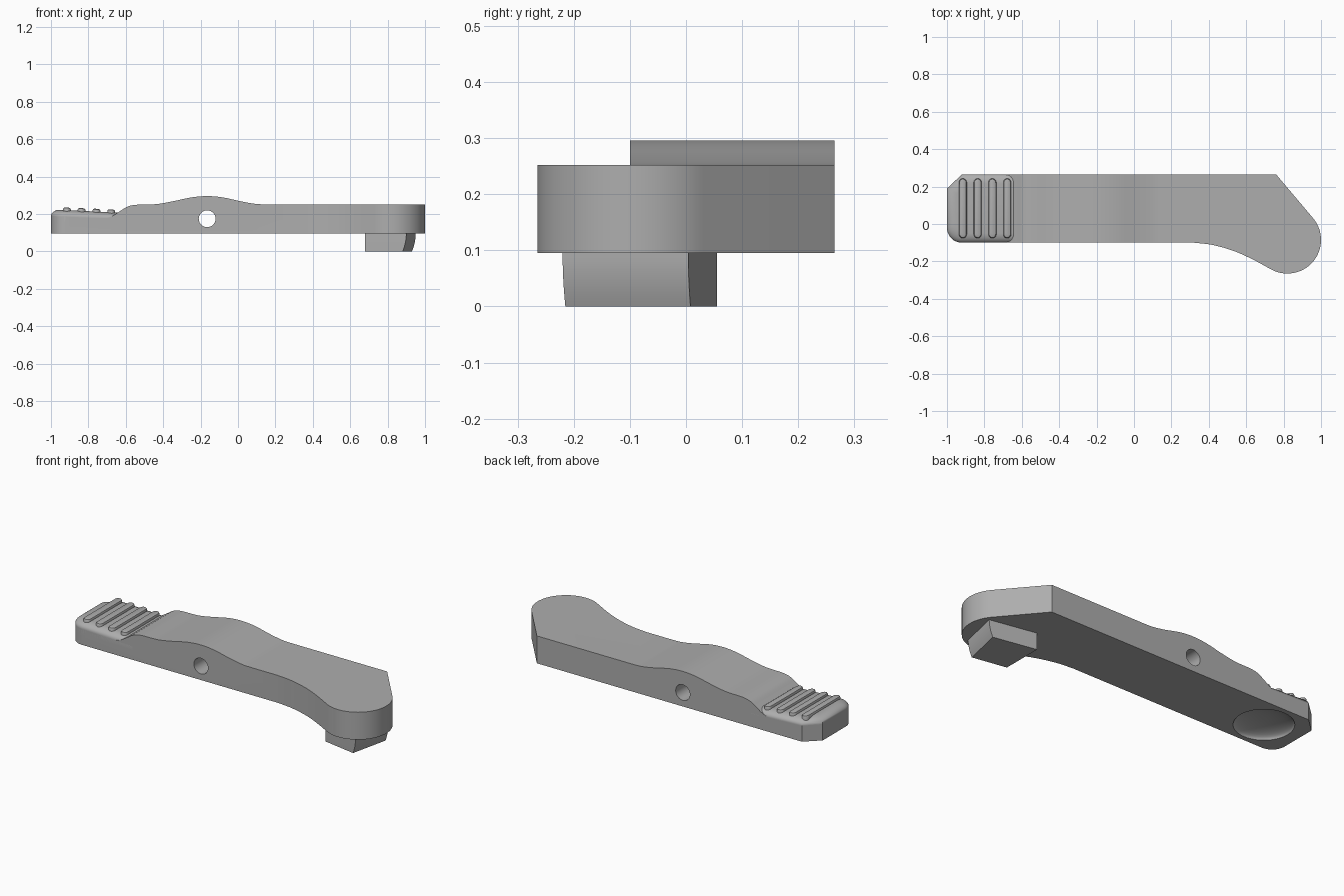
import bpy, bmesh, math
from mathutils import Vector

cube = bpy.data.objects.get("Cube")
if cube:
    bpy.data.objects.remove(cube, do_unlink=True)

grey = bpy.data.materials.new("plain_grey")
grey.use_nodes = True
colour = (0.42, 0.42, 0.42, 1)
grey.diffuse_color = colour
grey.node_tree.nodes["Principled BSDF"].inputs["Base Color"].default_value = colour


def loft(name, rings):
    """Closed solid through rings that share a point count."""
    bm = bmesh.new()
    loops = [[bm.verts.new(p) for p in ring] for ring in rings]
    n = len(loops[0])
    for low, high in zip(loops, loops[1:]):
        for i in range(n):
            j = (i + 1) % n
            bm.faces.new((low[i], low[j], high[j], high[i]))
    bm.faces.new(loops[0][::-1])
    bm.faces.new(loops[-1])
    bmesh.ops.recalc_face_normals(bm, faces=bm.faces[:])
    mesh = bpy.data.meshes.new(name)
    bm.to_mesh(mesh)
    bm.free()
    mesh.materials.append(grey)
    ob = bpy.data.objects.new(name, mesh)
    bpy.context.collection.objects.link(ob)
    return ob


def arc(cx, cy, r, start, end, steps):
    angles = [math.radians(start + (end - start) * i / steps) for i in range(steps + 1)]
    return [(cx + r * math.cos(a), cy + r * math.sin(a)) for a in angles]


def spline(points, steps=6):
    """Smooth curve through the given 2D points."""
    p = [Vector(q) for q in points]
    p = [p[0] * 2 - p[1]] + p + [p[-1] * 2 - p[-2]]
    out = []
    for a, b, c, d in zip(p, p[1:], p[2:], p[3:]):
        for i in range(steps):
            t = i / steps
            v = b * 2 + (c - a) * t + (a * 2 - b * 5 + c * 4 - d) * t**2 \
                + (b * 3 - a - c * 3 + d) * t**3
            out.append(tuple(v / 2))
    return out + [tuple(points[-1])]


def boolean(ob, cutter, operation):
    mod = ob.modifiers.new(operation.lower(), 'BOOLEAN')
    mod.operation, mod.object, mod.solver = operation, cutter, 'EXACT'
    graph = bpy.context.evaluated_depsgraph_get()
    mesh = bpy.data.meshes.new_from_object(ob.evaluated_get(graph))
    ob.modifiers.clear()
    ob.data = mesh
    bpy.data.objects.remove(cutter, do_unlink=True)


def smooth(ob, angle=30):
    bpy.ops.object.select_all(action='DESELECT')
    ob.select_set(True)
    bpy.context.view_layer.objects.active = ob
    bpy.ops.object.shade_smooth_by_angle(angle=math.radians(angle))


BASE, BACK, FRONT = 0.095, 0.265, -0.10

# Lever: plan outline intersected with the wavy side profile
tip = arc(-0.92, -0.02, 0.08, 270, 180, 8) + [(-1, 0.19), (-0.92, BACK)]
head = arc(0.82, -0.085, 0.18, 40, -120, 32)
neck = spline([head[-1], (0.63, -0.187), (0.53, -0.143), (0.42, -0.112), (0.32, FRONT)])
outline = tip + [(0.76, BACK)] + head + neck[1:]
lever = loft("lever_body", [[(x, y, z) for x, y in outline] for z in (BASE, 0.4)])

top = spline([(-1.1, 0.194), (-0.85, 0.183), (-0.73, 0.178), (-0.68, 0.186), (-0.63, 0.216),
              (-0.59, 0.24), (-0.54, 0.25), (-0.44, 0.253), (-0.35, 0.268), (-0.25, 0.289),
              (-0.165, 0.296), (-0.08, 0.289), (0.02, 0.267), (0.1, 0.254), (0.16, 0.252)])
side = top + [(1.1, 0.252), (1.1, 0), (-1.1, 0)]
profile = loft("side_profile", [[(x, y, z) for x, z in side] for y in (-0.5, 0.5)])
boolean(lever, profile, 'INTERSECT')

# Pivot hole through the middle
pin = loft("pivot_cutter", [[(x, y, z) for x, z in arc(-0.165, 0.175, 0.045, 0, 350, 35)]
                            for y in (-0.5, 0.5)])
boolean(lever, pin, 'DIFFERENCE')

# Shallow finger dish underneath the tip
levels = [math.radians(a) for a in range(-80, 81, 10)]
dish = loft("dish_cutter", [[(x, y, BASE + 0.04 * math.sin(a))
                             for x, y in arc(-0.78, 0.0825, 0.155 * math.cos(a), 0, 352.5, 47)]
                            for a in levels])
boolean(lever, dish, 'DIFFERENCE')
smooth(lever)

# Thumb pad: rounded edges over the low end of the lever
ROOT, MID, HALF = -0.6, 0.0825, 0.1825
pad_plan = tip + [(ROOT, BACK), (ROOT, FRONT)]
rings = [[(x, y, 0.15) for x, y in pad_plan]]
for step in range(9):
    a = math.radians(step * 11.25)
    inset, rise = 0.05 * (1 - math.cos(a)), 0.032 * math.sin(a)
    rings.append([(ROOT + (x - ROOT) * (0.4 - inset) / 0.4,
                   MID + (y - MID) * (HALF - inset) / HALF,
                   0.191 - 0.044 * (x + 1) + rise) for x, y in pad_plan])
pad = loft("thumb_pad", rings)
smooth(pad, 40)

# Four grip ridges across the pad
for i in range(4):
    cx = -0.915 + i * 0.079
    plan = arc(cx, 0.222, 0.021, 0, 180, 10) + arc(cx, -0.055, 0.021, 180, 360, 10)
    layers = []
    for scale, height in ((1, -0.02), (1, 0.01), (0.85, 0.017), (0.5, 0.02)):
        layers.append([(cx + (x - cx) * scale, MID + (y - MID) * (1 - (1 - scale) * 0.13),
                        0.219 - 0.044 * (x + 1) + height) for x, y in plan])
    smooth(loft(f"grip_ridge_{i + 1}", layers), 40)

# Catch block under the head, its outer face curving inward at the bottom
layers = []
for step in range(7):
    t = step / 6
    pull = 0.02 * t * t
    z = (BASE + 0.002) * (1 - t)
    layers.append([(0.68, -0.18, z), (0.90 - pull, -0.22 + pull / 4, z),
                   (0.95 - pull, 0.004 + pull / 5, z), (0.68, 0.055, z)])
smooth(loft("catch_block", layers))
